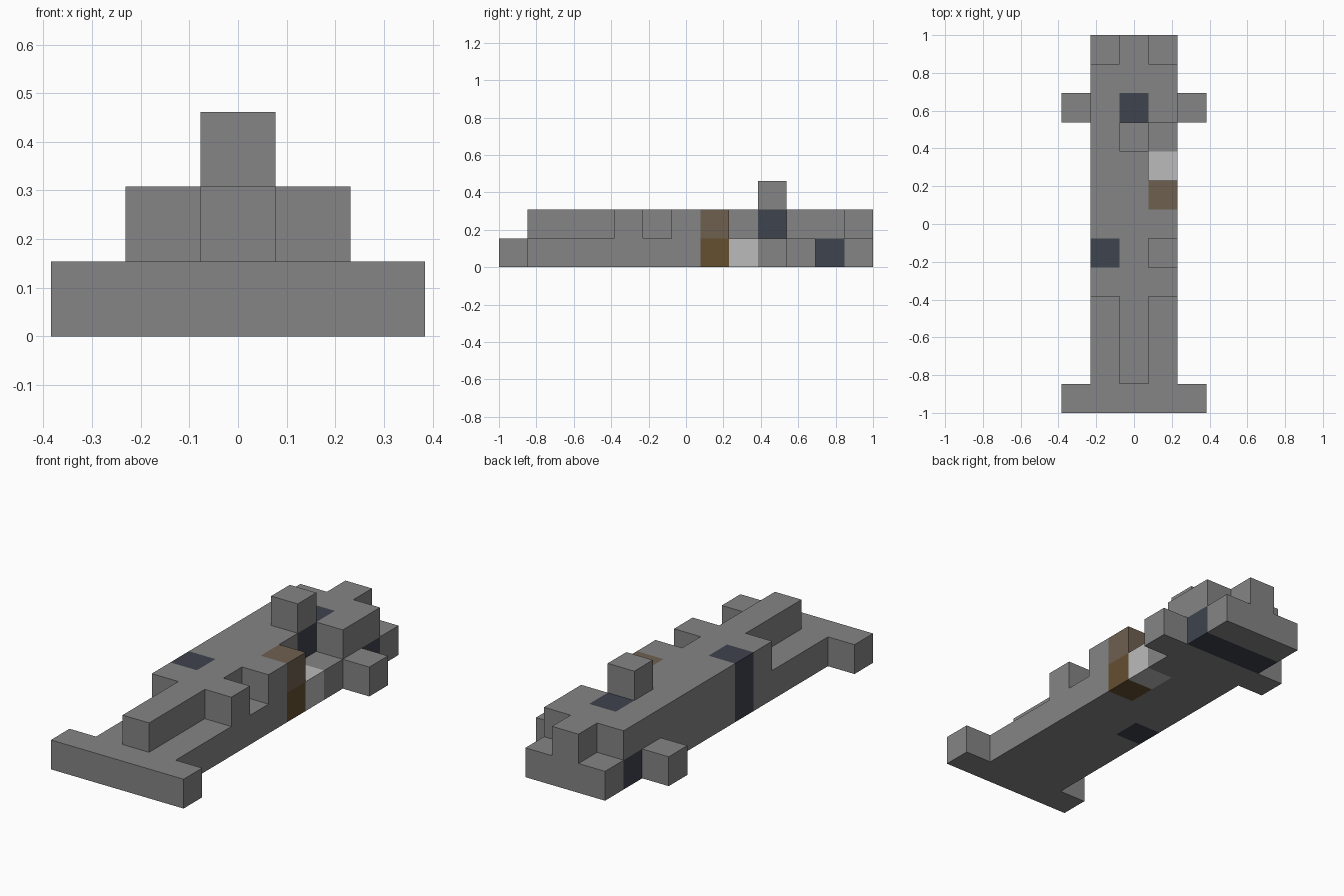
import bpy
import bmesh
from mathutils import Vector

default = bpy.data.objects.get("Cube")
if default:
    bpy.data.objects.remove(default, do_unlink=True)

UNIT = 2 / 13  # edge of one block


def srgb(*channels):
    return [((c / 255 + 0.055) / 1.055) ** 2.4 for c in channels] + [1.0]


def material(name, *rgb):
    mat = bpy.data.materials.new(name)
    mat.use_nodes = True
    mat.diffuse_color = srgb(*rgb)
    bsdf = next(n for n in mat.node_tree.nodes if n.type == 'BSDF_PRINCIPLED')
    bsdf.inputs["Base Color"].default_value = srgb(*rgb)
    return mat


stone = material("stone grey", 133, 133, 133)
slate = material("dark slate", 62, 67, 77)
bark = material("bark brown", 101, 79, 48)
wood = material("dusty brown", 111, 96, 80)
pale = material("pale grey", 187, 187, 187)

# Block ranges: x from -2 to 2, y from 0 (front) to 12 (back), z from 0 up.
# Later parts replace the blocks of earlier ones; a None material carves them.
PARTS = [
    # ground layer
    ("base_slab", stone, (-1, 1), (1, 12), (0, 0)),
    ("front_crossbar", stone, (-2, 2), (0, 0), (0, 0)),
    ("left_arm", stone, (2, 2), (10, 10), (0, 0)),
    ("right_arm", stone, (-2, -2), (10, 10), (0, 0)),
    ("rear_dark_band", slate, (-1, 1), (11, 11), (0, 0)),
    # upper layer
    ("upper_body", stone, (-1, 1), (4, 11), (1, 1)),
    ("front_ridge", stone, (0, 0), (1, 3), (1, 1)),
    ("back_ridge", stone, (0, 0), (12, 12), (1, 1)),
    ("small_notch", None, (1, 1), (5, 5), (1, 1)),
    ("long_notch", None, (1, 1), (8, 9), (1, 1)),
    # coloured blocks and tower
    ("left_brown_foot", bark, (1, 1), (7, 7), (0, 0)),
    ("left_brown_cap", wood, (1, 1), (7, 7), (1, 1)),
    ("pale_block", pale, (1, 1), (8, 8), (0, 0)),
    ("right_dark_column", slate, (-1, -1), (5, 5), (0, 1)),
    ("dark_core", slate, (0, 0), (9, 10), (1, 1)),
    ("tower", stone, (0, 0), (9, 9), (2, 2)),
]


def span(limits):
    return range(limits[0], limits[1] + 1)


# Claim every block for its part
blocks = {}
for name, mat, xs, ys, zs in PARTS:
    for cell in ((x, y, z) for x in span(xs) for y in span(ys) for z in span(zs)):
        if mat is None:
            blocks.pop(cell, None)
        else:
            blocks[cell] = name


def add_open_faces(bm, cell):
    """Add the sides of a block that no other block covers."""
    centre = Vector((cell[0], cell[1] - 6, cell[2] + 0.5))
    for axis in range(3):
        for sign in (-1, 1):
            normal = Vector((0, 0, 0))
            normal[axis] = sign
            if tuple(int(c + n) for c, n in zip(cell, normal)) in blocks:
                continue
            u = Vector((0, 0, 0))
            u[(axis + 1) % 3] = 0.5
            v = normal.cross(u)
            middle = centre + normal * 0.5
            corners = (-u - v, u - v, u + v, v - u)
            bm.faces.new([bm.verts.new((middle + c) * UNIT) for c in corners])


# One flat-shaded object per part, with flush faces merged
for name, mat, *_ in PARTS:
    if mat is None:
        continue
    bm = bmesh.new()
    for cell, owner in blocks.items():
        if owner == name:
            add_open_faces(bm, cell)
    bmesh.ops.remove_doubles(bm, verts=bm.verts, dist=0.001)
    bmesh.ops.dissolve_limit(bm, angle_limit=0.01, verts=bm.verts, edges=bm.edges)
    mesh = bpy.data.meshes.new(name)
    bm.to_mesh(mesh)
    bm.free()
    mesh.materials.append(mat)
    bpy.context.collection.objects.link(bpy.data.objects.new(name, mesh))
